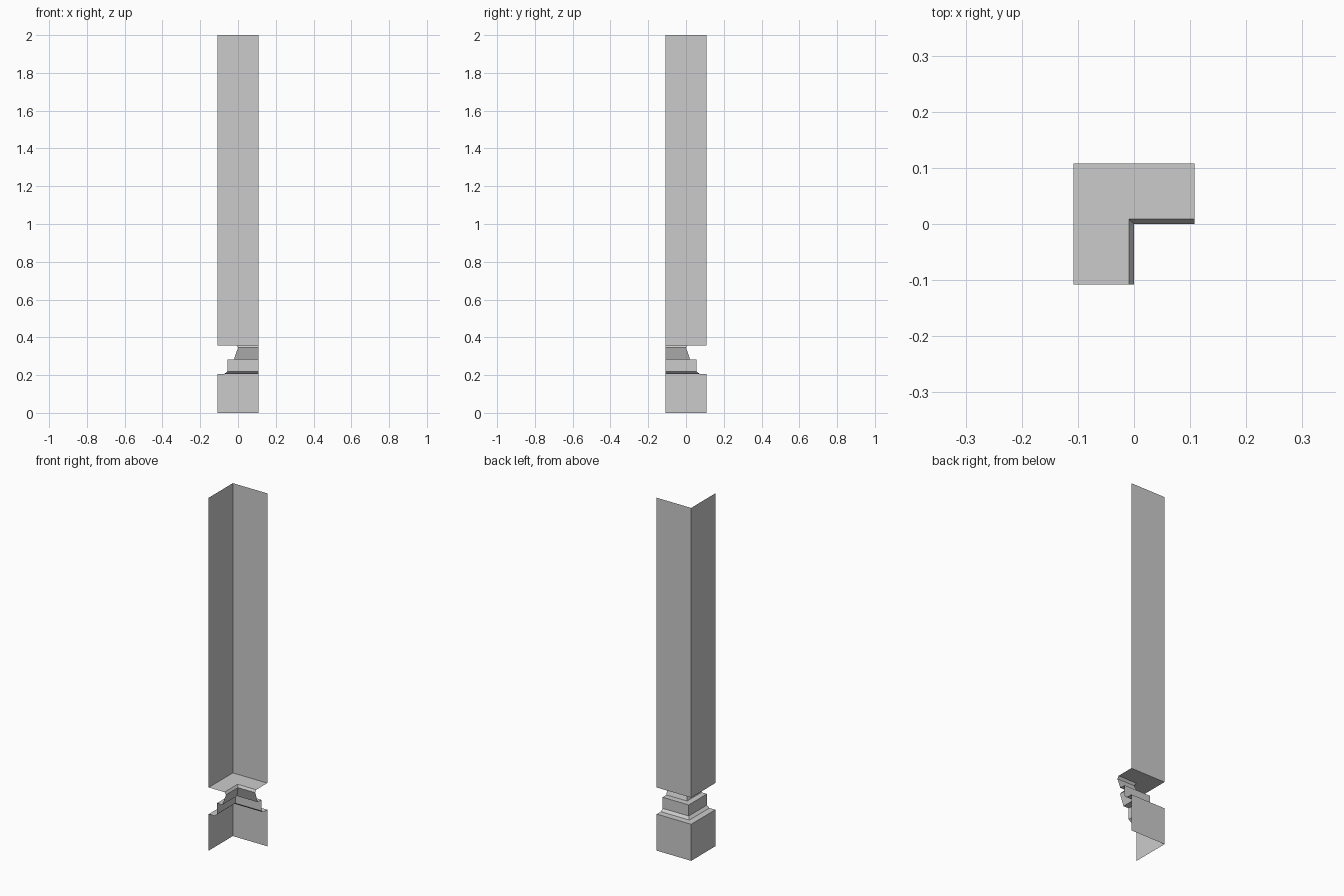
import bpy
import bmesh

cube = bpy.data.objects.get("Cube")
if cube:
    bpy.data.objects.remove(cube, do_unlink=True)

END = 0.108  # both wings stop here

grey = bpy.data.materials.new("stone_grey")
grey.use_nodes = True
colour = (0.6, 0.6, 0.6, 1)
grey.diffuse_color = colour
grey.node_tree.nodes["Principled BSDF"].inputs["Base Color"].default_value = colour


def corner_sweep(name, profile):
    """Sweep an open (offset, height) profile round the mitred outer corner."""
    bm = bmesh.new()
    rows = [[bm.verts.new(co) for co in ((END, -p, z), (p, -p, z), (p, -END, z))]
            for p, z in profile]
    for low, high in zip(rows, rows[1:]):
        for i in range(2):
            bm.faces.new((low[i], low[i + 1], high[i + 1], high[i]))
    mesh = bpy.data.meshes.new(name)
    bm.to_mesh(mesh)
    bm.free()
    mesh.materials.append(grey)
    obj = bpy.data.objects.new(name, mesh)
    bpy.context.collection.objects.link(obj)


# Square foot with its flat upper ledge
corner_sweep("plinth", [(-END, 0), (-END, 0.207), (-0.071, 0.207)])

# Chamfer, upright band and ledge
corner_sweep("band", [(-0.071, 0.207), (-0.056, 0.22), (-0.056, 0.283), (-0.022, 0.283)])

# Tapered neck flaring out under the shaft
corner_sweep("neck", [(-0.022, 0.283), (0, 0.345), (-0.009, 0.358)])

# Tall shaft with its underside, open at the top
corner_sweep("shaft", [(-0.009, 0.358), (-END, 0.358), (-END, 2)])
